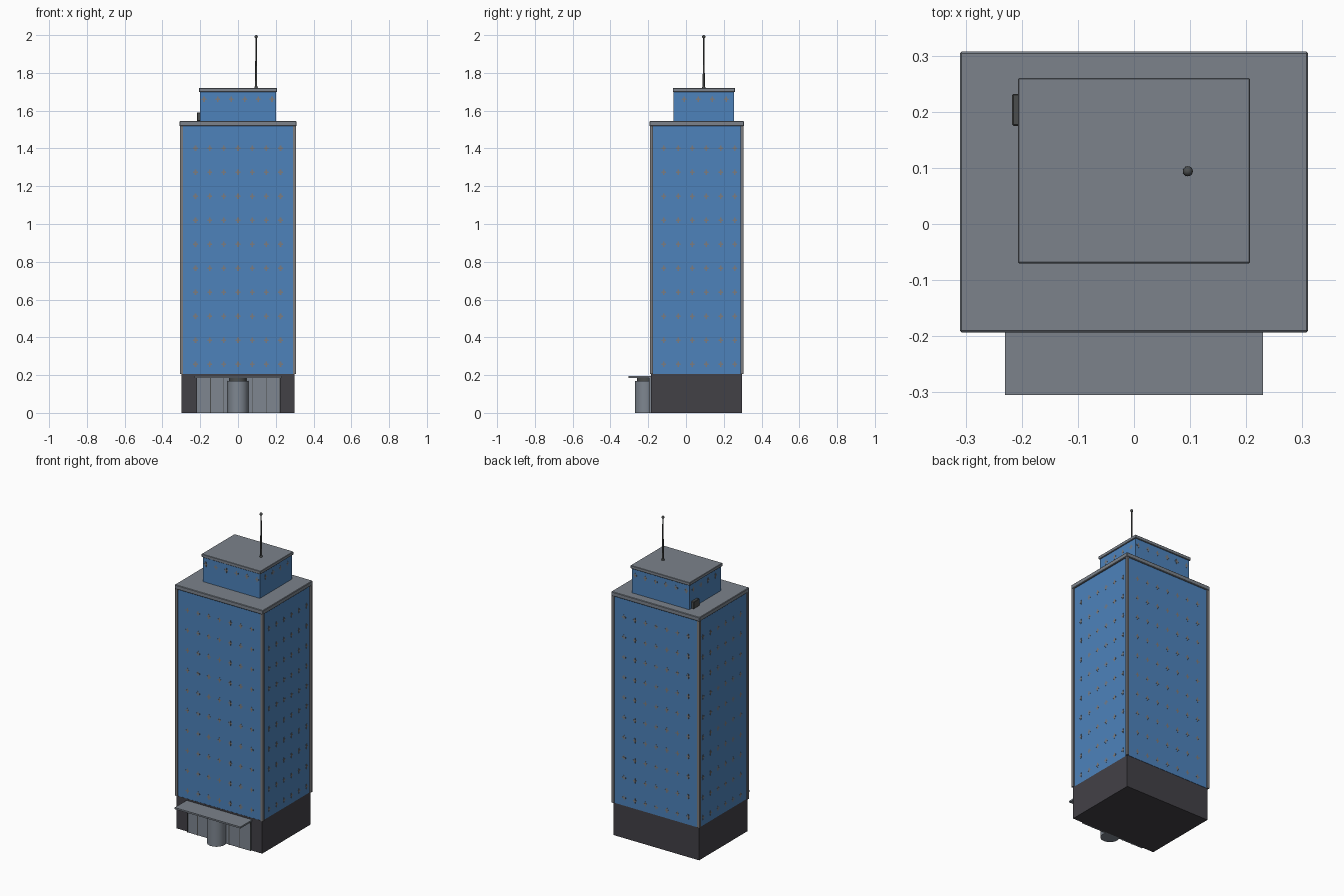
import bpy, bmesh, math
from mathutils import Matrix, Vector

if "Cube" in bpy.data.objects:
    bpy.data.objects.remove(bpy.data.objects["Cube"])


def mat(name, rgb):
    m = bpy.data.materials.new(name)
    m.diffuse_color = (*rgb, 1)
    m.use_nodes = True
    m.node_tree.nodes["Principled BSDF"].inputs["Base Color"].default_value = m.diffuse_color
    return m


GLASS = mat("blue glass", (0.075, 0.225, 0.50))
STONE = mat("roof grey", (0.20, 0.225, 0.26))
TRIM = mat("trim grey", (0.20, 0.20, 0.21))
DARK = mat("dark base", (0.055, 0.052, 0.062))
METAL = mat("dark metal", (0.07, 0.075, 0.075))
DOOR = mat("entrance glass", (0.21, 0.24, 0.28))


def finish(name, bm, material):
    bmesh.ops.recalc_face_normals(bm, faces=bm.faces)
    me = bpy.data.meshes.new(name)
    bm.to_mesh(me)
    bm.free()
    me.materials.append(material)
    ob = bpy.data.objects.new(name, me)
    bpy.context.collection.objects.link(ob)
    return ob


def add_box(bm, lo, hi):
    lo, hi = Vector(lo), Vector(hi)
    m = Matrix.Translation((lo + hi) / 2) @ Matrix.Diagonal((*(hi - lo), 1))
    bmesh.ops.create_cube(bm, size=1, matrix=m)


def boxes(name, spans, material, bevel=0):
    bm = bmesh.new()
    for lo, hi in spans:
        add_box(bm, lo, hi)
    if bevel:
        bmesh.ops.bevel(bm, geom=bm.edges[:], offset=bevel, segments=1, affect='EDGES')
    return finish(name, bm, material)


def cylinder(name, x, y, z0, z1, r0, r1, material, sides=32):
    bm = bmesh.new()
    bmesh.ops.create_cone(bm, cap_ends=True, segments=sides, radius1=r0, radius2=r1,
                          depth=z1 - z0, matrix=Matrix.Translation((x, y, (z0 + z1) / 2)))
    ob = finish(name, bm, material)
    for p in ob.data.polygons:
        p.use_smooth = abs(p.normal.z) < 0.7
    return ob


# main volumes
boxes("base", [((-0.30, -0.186, 0), (0.30, 0.297, 0.207))], DARK)
boxes("tower", [((-0.30, -0.185, 0.207), (0.30, 0.299, 1.52))], GLASS)
boxes("tower_roof", [((-0.31, -0.193, 1.518), (0.31, 0.307, 1.545))], STONE, 0.003)
boxes("penthouse", [((-0.20, -0.066, 1.545), (0.20, 0.253, 1.702))], GLASS)
boxes("penthouse_roof", [((-0.207, -0.07, 1.70), (0.207, 0.26, 1.72))], STONE, 0.002)

# corner posts
boxes("corner_posts", [((sx * 0.3 - 0.008, y - 0.008, 0.207), (sx * 0.3 + 0.008, y + 0.008, 1.52))
                       for sx in (-1, 1) for y in (-0.183, 0.297)], TRIM)


# small cross-shaped window details on all four walls of a block
def crosses(name, xs, ys, zs, x_half, y_front, y_back):
    spans, t = [], 0.001
    for z in zs:
        for w, h in ((0.012, 0.004), (0.004, 0.015)):
            for x in xs:
                for y in (y_front, y_back):
                    spans.append(((x - w, y - t, z - h), (x + w, y + t, z + h)))
            for y in ys:
                for x in (-x_half, x_half):
                    spans.append(((x - t, y - w, z - h), (x + t, y + w, z + h)))
    return boxes(name, spans, TRIM)


crosses("tower_window_bars", [-0.225 + 0.075 * i for i in range(7)],
        [-0.117 + 0.075 * i for i in range(6)],
        [0.257 + 0.1272 * i for i in range(10)], 0.30, -0.185, 0.299)
crosses("penthouse_window_bars", [-0.18 + 0.072 * i for i in range(6)],
        [-0.01 + 0.074 * i for i in range(4)], [1.66], 0.20, -0.066, 0.253)

# entrance: glazed wall, dividers, canopy and revolving door
boxes("entrance_wall", [((-0.22, -0.194, 0), (0.225, -0.18, 0.187))], DOOR)
boxes("entrance_dividers", [((x - 0.002, -0.197, 0), (x + 0.002, -0.19, 0.186))
                            for x in (-0.218, -0.146, -0.075, 0.075, 0.149, 0.223)], METAL)
boxes("canopy", [((-0.23, -0.305, 0.186), (0.23, -0.18, 0.196))], STONE)
cylinder("revolving_door", 0, -0.215, 0, 0.17, 0.055, 0.055, DOOR)
cylinder("revolving_door_cap", 0, -0.215, 0.17, 0.186, 0.045, 0.045, METAL)

# roof vent beside the penthouse
boxes("roof_vent", [((-0.217, 0.175, 1.545), (-0.195, 0.232, 1.59))], METAL, 0.002)

# antenna
cylinder("antenna_foot", 0.096, 0.094, 1.72, 1.728, 0.009, 0.007, METAL, 16)
cylinder("antenna_mast", 0.096, 0.094, 1.72, 1.99, 0.006, 0.0035, METAL, 12)
bm = bmesh.new()
bmesh.ops.create_uvsphere(bm, u_segments=12, v_segments=8, radius=0.009,
                          matrix=Matrix.Translation((0.096, 0.094, 1.991)))
tip = finish("antenna_tip", bm, METAL)
for p in tip.data.polygons:
    p.use_smooth = True
